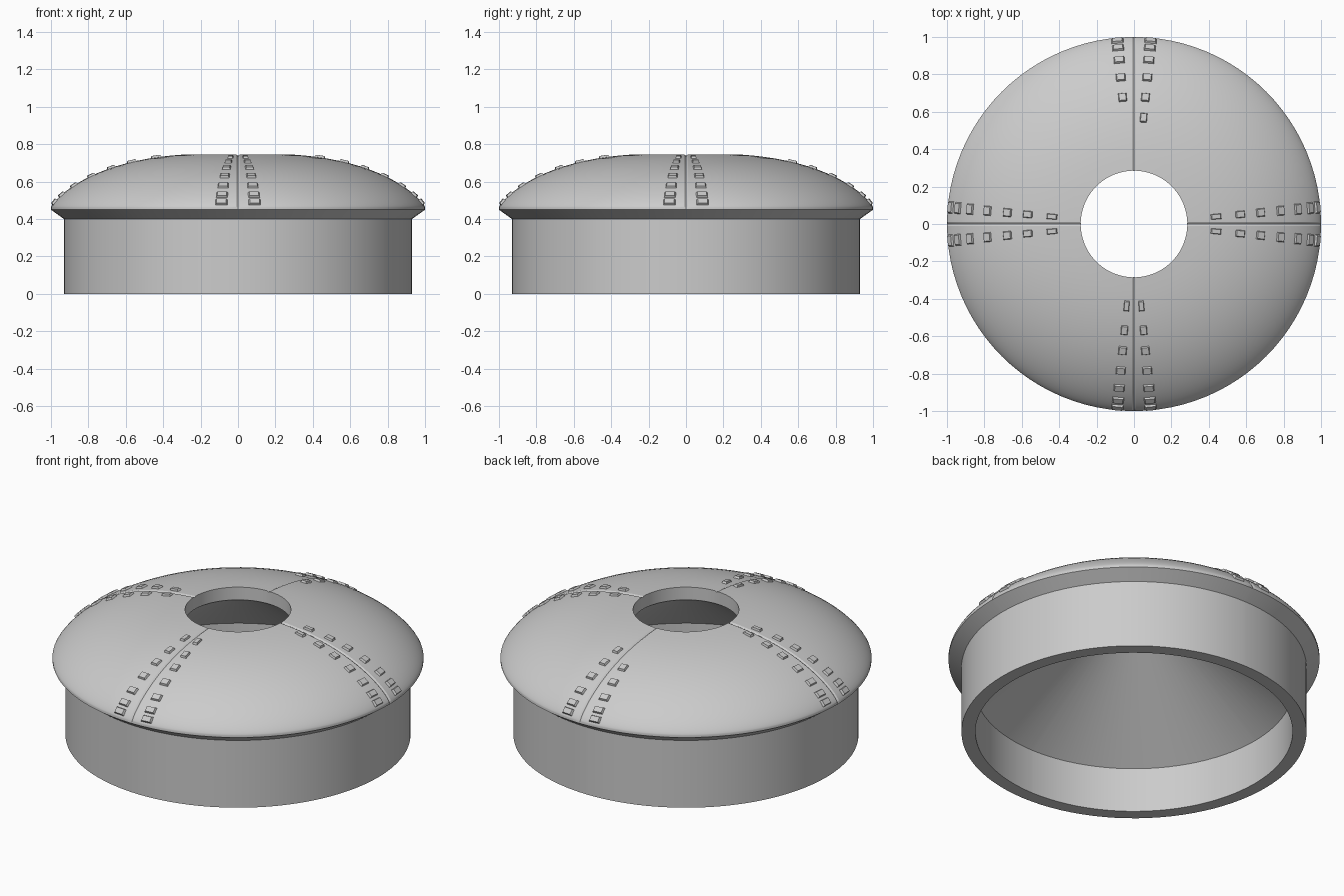
import bpy
import bmesh
from math import sin, cos, asin, pi, radians, hypot
from mathutils import Vector, Matrix

if "Cube" in bpy.data.objects:
    bpy.data.objects.remove(bpy.data.objects["Cube"])

grey = bpy.data.materials.new("plain_grey")
grey.use_nodes = True
grey.diffuse_color = (0.6, 0.6, 0.6, 1)
grey.node_tree.nodes["Principled BSDF"].inputs["Base Color"].default_value = (0.6, 0.6, 0.6, 1)

HOLE = 0.285      # radius of the top opening
INNER = 0.855     # inside radius of the collar
SEAM_W, SEAM_D = 0.01, 0.006


def dome(r):
    return 0.463 + 0.289 * max(0, 1 - r ** 2.8) ** 0.77


def finish(bm, name, smooth):
    bmesh.ops.recalc_face_normals(bm, faces=bm.faces[:])
    mesh = bpy.data.meshes.new(name)
    bm.to_mesh(mesh)
    bm.free()
    mesh.materials.append(grey)
    obj = bpy.data.objects.new(name, mesh)
    bpy.context.collection.objects.link(obj)
    if smooth:
        bpy.ops.object.select_all(action='DESELECT')
        obj.select_set(True)
        bpy.context.view_layer.objects.active = obj
        bpy.ops.object.shade_smooth_by_angle(angle=radians(28))


# Closed cross-section: collar, flange, thin lip, dome, opening, conical underside
STEPS = 20
radii = [1 - (1 - HOLE) * (i / STEPS) ** 2 for i in range(STEPS + 1)]
profile = [(0.93, 0), (0.93, 0.4), (1, 0.45)]
first = len(profile)
profile += [(r, dome(r)) for r in radii]
last = len(profile) - 1
profile += [(HOLE, 0.67), (INNER, 0.265), (INNER, 0)]


def sunk(i):
    """Profile point pushed into the surface along the seam."""
    r, z = profile[i]
    if not first <= i <= last:
        return r, z
    a = profile[i - 1]
    b = profile[min(i + 1, last)]
    dr, dz = b[0] - a[0], b[1] - a[1]
    n = hypot(dr, dz)
    return r - dz / n * SEAM_D, z + dr / n * SEAM_D


# Columns round the axis: three tight ones at each seam, even ones between
PER_QUARTER = 24
columns = []
for q in range(4):
    base = q * pi / 2
    columns += [(base, -1), (base, 0), (base, 1)]
    columns += [(base + pi / 2 * k / PER_QUARTER, None) for k in range(1, PER_QUARTER)]

bm = bmesh.new()
rings = []
for angle, side in columns:
    ring = []
    for i, (r, z) in enumerate(profile):
        a = angle
        if side == 0:
            r, z = sunk(i)
        elif side:
            a += side * asin(SEAM_W / r)
        ring.append(bm.verts.new((r * cos(a), r * sin(a), z)))
    rings.append(ring)
count = len(profile)
for c, ring in enumerate(rings):
    nxt = rings[(c + 1) % len(rings)]
    for i in range(count):
        j = (i + 1) % count
        bm.faces.new((ring[i], nxt[i], nxt[j], ring[j]))
finish(bm, "domed_cap", True)


# Raised studs in a row on both sides of every seam
STUD_RADII = [0.44, 0.57, 0.68, 0.787, 0.88, 0.945, 0.983]


def add_stud(bm, r, angle):
    slope = (dome(r + 0.004) - dome(r - 0.004)) / 0.008
    out = Vector((cos(angle), sin(angle), 0))
    along = (out + Vector((0, 0, slope))).normalized()
    across = Vector((-sin(angle), cos(angle), 0))
    normal = along.cross(across)
    frame = Matrix((along, across, normal)).transposed().to_4x4()
    frame.translation = out * r + Vector((0, 0, dome(r)))
    # Studs grow wider and shorter towards the rim
    size = Matrix.Diagonal((0.083 - 0.041 * r, 0.075 * r, 0.022, 1))
    made = bmesh.ops.create_cube(bm, size=1)["verts"]
    for v in made:
        if v.co.z > 0:
            v.co.x *= 0.7
            v.co.y *= 0.7
    bmesh.ops.transform(bm, matrix=frame @ size, verts=made)


for q, arm in enumerate(("left", "back", "right", "front")):
    bm = bmesh.new()
    for side in (-1, 1):
        # The back seam has shorter rows
        skip = (1 if side < 0 else 2) if arm == "back" else 0
        for r in STUD_RADII[skip:]:
            add_stud(bm, r, q * pi / 2 + side * 0.09)
    finish(bm, arm + "_seam_studs", False)
